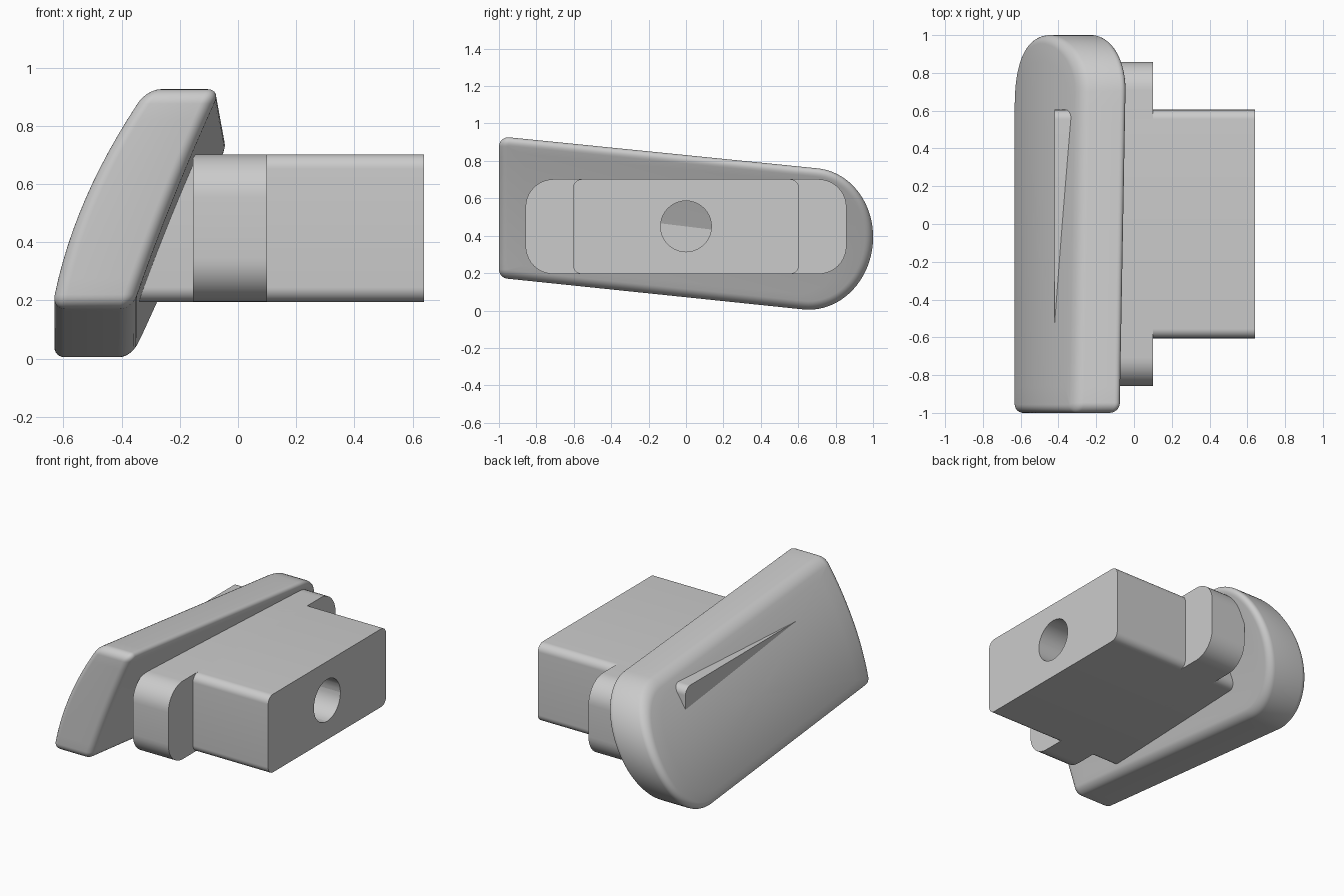
import bpy, bmesh, math
from mathutils import Vector

cube = bpy.data.objects.get("Cube")
if cube:
    bpy.data.objects.remove(cube, do_unlink=True)

grey = bpy.data.materials.new("plain_grey")
grey.use_nodes = True
COLOUR = (0.6, 0.6, 0.6, 1)
grey.diffuse_color = COLOUR
grey.node_tree.nodes["Principled BSDF"].inputs["Base Color"].default_value = COLOUR


def finish(name, bm, angle=30):
    bmesh.ops.recalc_face_normals(bm, faces=bm.faces)
    mesh = bpy.data.meshes.new(name)
    bm.to_mesh(mesh)
    bm.free()
    mesh.materials.append(grey)
    obj = bpy.data.objects.new(name, mesh)
    bpy.context.collection.objects.link(obj)
    smooth(obj, angle)
    return obj


def smooth(obj, angle=30):
    bpy.ops.object.select_all(action='DESELECT')
    obj.select_set(True)
    bpy.context.view_layer.objects.active = obj
    bpy.ops.object.shade_smooth_by_angle(angle=math.radians(angle))


def arc(centre, a, b, start, end, steps):
    """Points on an elliptical arc with half axes a and b (2D vectors)."""
    angles = [math.radians(start + (end - start) * i / steps) for i in range(steps + 1)]
    return [centre + a * math.cos(t) + b * math.sin(t) for t in angles]


def bridge(bm, r0, r1):
    n = len(r0)
    for i in range(n):
        bm.faces.new((r0[i], r0[(i + 1) % n], r1[(i + 1) % n], r1[i]))


def rounded_bar(name, x0, x1, half_y, z0, z1, radius):
    """Rounded rectangle in y and z, extruded along x."""
    pts = []
    mid, half_z = (z0 + z1) / 2, (z1 - z0) / 2
    for k, (sy, sz) in enumerate(((1, 1), (-1, 1), (-1, -1), (1, -1))):
        c = Vector((sy * (half_y - radius), mid + sz * (half_z - radius)))
        pts += arc(c, Vector((radius, 0)), Vector((0, radius)), 90 * k, 90 * k + 90, 10)
    bm = bmesh.new()
    rings = [[bm.verts.new((x, p.x, p.y)) for p in pts] for x in (x0, x1)]
    bridge(bm, *rings)
    for ring in rings:
        bm.faces.new(ring)
    return finish(name, bm)


# Curved plate: a slab that bows in x and drops towards the back
SLOPE = -0.1
FILLET = 0.045
along = Vector((1, SLOPE)).normalized()
across = Vector((-SLOPE, 1)).normalized()


def plate_x(p, outer):
    u = p.y - 0.17 - SLOPE * (p.x + 1)
    drift = 0.025 * u * (p.x + 1)
    if outer:
        return -0.64 + 0.167 * u + 0.347 * u * u + drift
    return -0.365 + 0.34 * u + 0.08 * u * u + drift


def plate_outline():
    """Side outline with a rounded back and a straight front."""
    r = 0.05
    ry, rz = Vector((r, 0)), Vector((0, r))
    tilt = math.degrees(math.atan(-SLOPE))
    end = arc(Vector((0.665, 0.383)), along * 0.335, across * 0.379, -90, 90, 40)
    top = arc(Vector((-1 + r, 0.926 - r)), ry, rz, 90 - tilt, 180, 8)
    low = arc(Vector((-1 + r, 0.17 + r)), ry, rz, 180, 270 - tilt, 8)
    pts = end
    for part, cuts in ((top, 20), (low, 12), (end[:1], 20)):
        a, b = pts[-1], part[0]
        pts = pts + [a.lerp(b, i / cuts) for i in range(1, cuts)]
        if part is not end and len(part) > 1:
            pts = pts + part
    return pts


outline = plate_outline()
count = len(outline)
normals = []
for i in range(count):
    t = (outline[(i + 1) % count] - outline[i - 1]).normalized()
    normals.append(Vector((t.y, -t.x)))
core = Vector((0.0, 0.45))

bm = bmesh.new()
rings = []


def add_ring(pts, outer, dx):
    rings.append([bm.verts.new((plate_x(p, outer) + dx, p.x, p.y)) for p in pts])


inset = [p - n * FILLET for p, n in zip(outline, normals)]
scales = [0.15, 0.3, 0.45, 0.6, 0.75, 0.9]
STEPS = 7
for outer in (False, True):
    sign = 1 if outer else -1
    layers = [([core + (p - core) * s for p in inset], 0) for s in scales]
    for k in range(STEPS + 1):
        t = math.pi / 2 * k / STEPS
        pts = [p - n * FILLET * (1 - math.sin(t)) for p, n in zip(outline, normals)]
        layers.append((pts, sign * FILLET * (1 - math.cos(t))))
    for pts, dx in (reversed(layers) if outer else layers):
        add_ring(pts, outer, dx)
for r0, r1 in zip(rings, rings[1:]):
    bridge(bm, r0, r1)
for ring, outer in ((rings[0], False), (rings[-1], True)):
    hub = bm.verts.new((plate_x(core, outer), core.x, core.y))
    for i in range(count):
        bm.faces.new((ring[i], ring[(i + 1) % count], hub))
finish("curved_plate", bm, 40)

# Mounting block and wider collar, both drilled along x
block = rounded_bar("mounting_block", -0.42, 0.64, 0.605, 0.195, 0.702, 0.05)
collar = rounded_bar("collar", -0.155, 0.1, 0.858, 0.195, 0.702, 0.15)
drill = rounded_bar("hole_cutter", -0.215, 0.8, 0.136, 0.314, 0.586, 0.136)
bm = bmesh.new()
bm.from_mesh(drill.data)
bmesh.ops.remove_doubles(bm, verts=bm.verts, dist=0.0005)
bm.to_mesh(drill.data)
bm.free()
drill.hide_render = True
for obj in (block, collar):
    mod = obj.modifiers.new("hole", 'BOOLEAN')
    mod.operation = 'DIFFERENCE'
    mod.solver = 'EXACT'
    mod.object = drill
    bpy.context.view_layer.objects.active = obj
    bpy.ops.object.modifier_apply(modifier=mod.name)
    smooth(obj)
bpy.data.objects.remove(drill, do_unlink=True)
